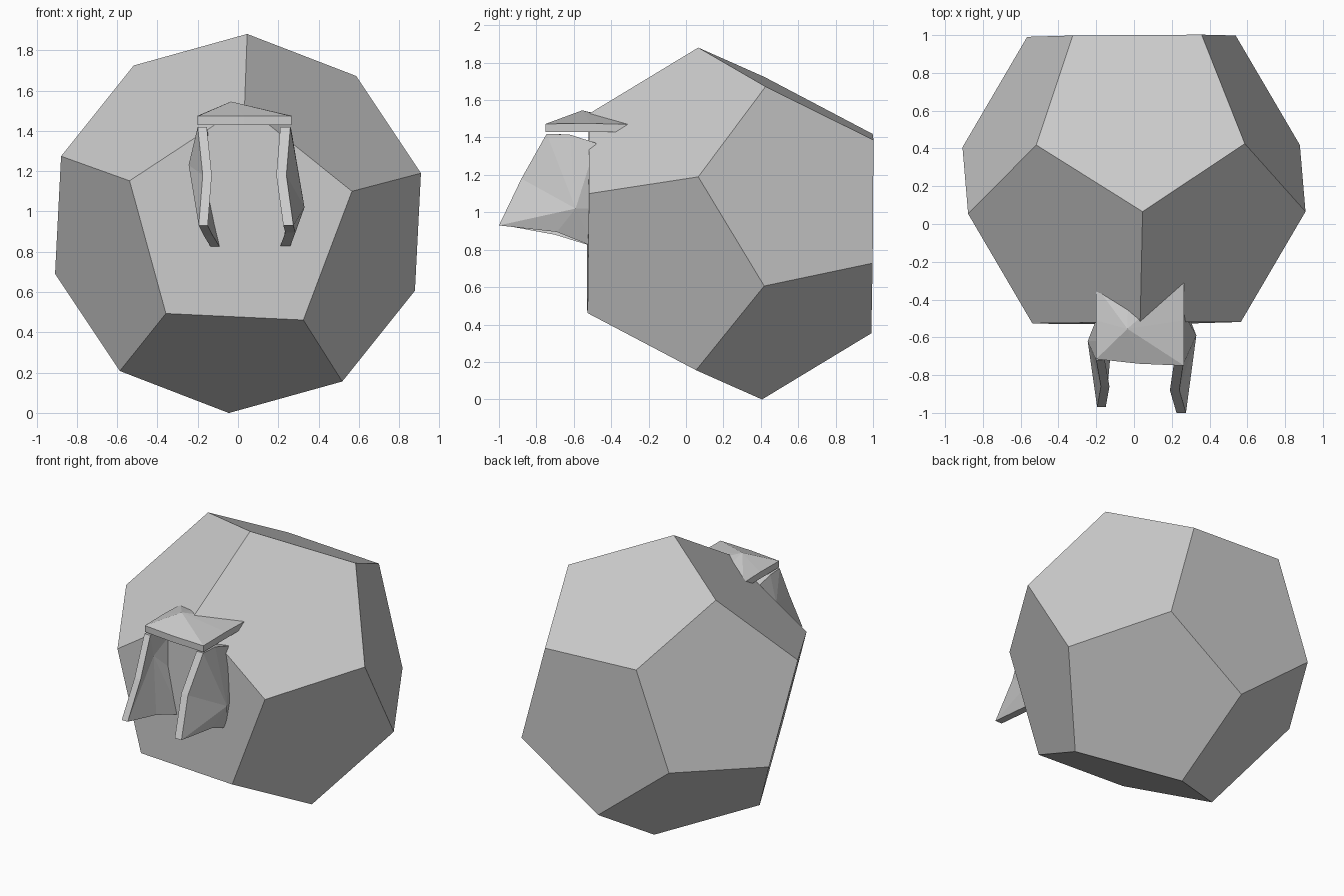
import bpy, bmesh
from math import cos, sin, radians
from mathutils import Vector, Matrix

if "Cube" in bpy.data.objects:
    bpy.data.objects.remove(bpy.data.objects["Cube"])


def finish(bm, name):
    bmesh.ops.recalc_face_normals(bm, faces=bm.faces[:])
    mesh = bpy.data.meshes.new(name)
    bm.to_mesh(mesh)
    bm.free()
    obj = bpy.data.objects.new(name, mesh)
    bpy.context.collection.objects.link(obj)
    return obj


def slab(name, rows, offset):
    """Faceted 3 x 3 sheet with a second sheet shifted by offset(point)."""
    bm = bmesh.new()
    outer = [[bm.verts.new(p) for p in row] for row in rows]
    inner = [[bm.verts.new(offset(Vector(p))) for p in row] for row in rows]
    for sheet in (outer, inner):
        for r in range(2):
            for c in range(2):
                a, b = sheet[r][c], sheet[r][c + 1]
                d, e = sheet[r + 1][c], sheet[r + 1][c + 1]
                # diagonals run through the central crease point
                if r == c:
                    bm.faces.new((a, b, e))
                    bm.faces.new((a, e, d))
                else:
                    bm.faces.new((a, b, d))
                    bm.faces.new((b, e, d))
    loop = [(0, 0), (0, 1), (0, 2), (1, 2), (2, 2), (2, 1), (2, 0), (1, 0)]
    for (r, c), (s, d) in zip(loop, loop[1:] + loop[:1]):
        bm.faces.new((outer[r][c], outer[s][d], inner[s][d], inner[r][c]))
    return finish(bm, name)


# Dodecahedron body: four rings of five vertices along the y axis
bm = bmesh.new()
golden, edge = (1 + 5 ** 0.5) / 2, 0.683
small = 0.8507 * edge
rings = [(-0.76, small, 15.3), (-0.76 + small, small * golden, 15.3),
         (0.76 - small, small * golden, 51.3), (0.76, small, 51.3)]
for y, radius, turn in rings:
    for k in range(5):
        a = radians(turn + 72 * k)
        bm.verts.new((radius * cos(a), y, radius * sin(a)))
bmesh.ops.convex_hull(bm, input=bm.verts[:])
bmesh.ops.dissolve_limit(bm, angle_limit=radians(3),
                         verts=bm.verts[:], edges=bm.edges[:])
tilt = Matrix.Rotation(radians(0.4), 4, 'Z') @ Matrix.Rotation(radians(-0.5), 4, 'X')
bm.transform(Matrix.Translation((0, 0.236, 0.94)) @ tilt)
finish(bm, "dodecahedron_body")

# Side walls of the porch: rows top, middle, bottom; columns front to back
right = [[(0.26, -0.745, 1.42), (0.263, -0.62, 1.415), (0.265, -0.48, 1.37)],
         [(0.24, -0.88, 1.18), (0.33, -0.59, 1.02), (0.29, -0.49, 1.02)],
         [(0.275, -1.0, 0.93), (0.285, -0.69, 0.895), (0.255, -0.49, 0.815)]]
left = [[(-0.20, -0.72, 1.42), (-0.20, -0.62, 1.415), (-0.19, -0.48, 1.37)],
        [(-0.175, -0.86, 1.18), (-0.245, -0.62, 1.23), (-0.19, -0.49, 1.10)],
        [(-0.195, -0.97, 0.93), (-0.17, -0.70, 0.88), (-0.13, -0.49, 0.815)]]
slab("right_wall", right, lambda p: p + Vector((-0.05, 0, 0)))
slab("left_wall", left, lambda p: p + Vector((0.045, 0, 0)))

# Low pitched roof, its back running into the body
roof = [[(-0.20, -0.715, 1.473), (0.03, -0.74, 1.473), (0.265, -0.75, 1.473)],
        [(-0.20, -0.51, 1.475), (-0.035, -0.555, 1.545), (0.265, -0.51, 1.475)],
        [(-0.20, -0.33, 1.47), (-0.03, -0.36, 1.50), (0.265, -0.29, 1.47)]]
slab("roof", roof, lambda p: Vector((p.x, p.y, 1.43)))
